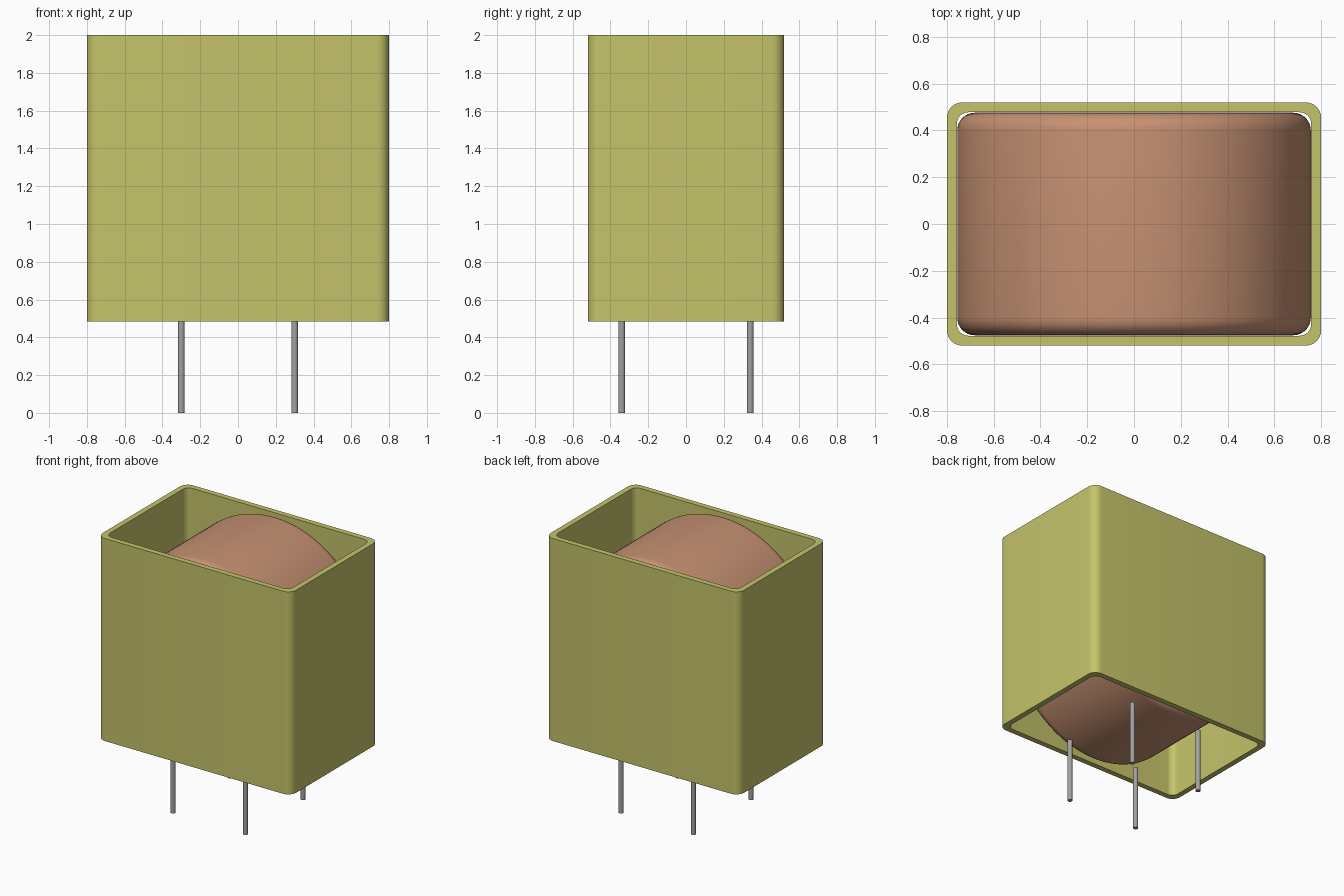
import bpy, bmesh, math
from mathutils import Matrix

cube = bpy.data.objects.get("Cube")
if cube:
    bpy.data.objects.remove(cube)


def material(name, rgb, rough):
    m = bpy.data.materials.new(name)
    m.use_nodes = True
    m.diffuse_color = (*rgb, 1)
    bsdf = next(n for n in m.node_tree.nodes if n.type == 'BSDF_PRINCIPLED')
    bsdf.inputs["Base Color"].default_value = (*rgb, 1)
    bsdf.inputs["Roughness"].default_value = rough
    return m


OLIVE = material("olive plastic", (0.56, 0.55, 0.145), 0.6)
COPPER = material("copper brown", (0.57, 0.285, 0.17), 0.6)
GREY = material("metal grey", (0.36, 0.36, 0.36), 0.5)


def finish(name, bm, mat):
    bmesh.ops.recalc_face_normals(bm, faces=bm.faces)
    mesh = bpy.data.meshes.new(name)
    bm.to_mesh(mesh)
    bm.free()
    mesh.materials.append(mat)
    ob = bpy.data.objects.new(name, mesh)
    bpy.context.collection.objects.link(ob)
    bpy.ops.object.select_all(action='DESELECT')
    ob.select_set(True)
    bpy.context.view_layer.objects.active = ob
    bpy.ops.object.shade_smooth_by_angle(angle=math.radians(30))
    return ob


def rounded_rect(hx, hy, r, steps=8):
    """Outline of a rectangle with rounded corners, counter-clockwise."""
    pts = []
    for i, (sx, sy) in enumerate([(1, 1), (-1, 1), (-1, -1), (1, -1)]):
        for k in range(steps + 1):
            a = math.pi / 2 * (i + k / steps)
            pts.append((sx * (hx - r) + r * math.cos(a),
                        sy * (hy - r) + r * math.sin(a)))
    return pts


BOTTOM, TOP = 0.485, 2.0

# Case: rectangular tube, open at both ends
outer = rounded_rect(0.80, 0.52, 0.065)
inner = rounded_rect(0.758, 0.478, 0.05)
bm = bmesh.new()
loops = [[bm.verts.new((x, y, z)) for x, y in outline]
         for outline, z in [(outer, BOTTOM), (outer, TOP), (inner, TOP), (inner, BOTTOM)]]
count = len(outer)
for a in range(4):
    lo, hi = loops[a], loops[(a + 1) % 4]
    for i in range(count):
        j = (i + 1) % count
        bm.faces.new((lo[i], lo[j], hi[j], hi[i]))
finish("case", bm, OLIVE)

# Coil: drum lying along y with rounded rims
R, HALF, FILLET, SEGS = 0.756, 0.476, 0.075, 96
arc = [math.pi / 2 * k / 8 for k in range(9)]
profile = [(R - FILLET + FILLET * math.sin(a), -HALF + FILLET - FILLET * math.cos(a)) for a in arc]
profile += [(r, -y) for r, y in reversed(profile)]
bm = bmesh.new()
rings = [[bm.verts.new((r * math.cos(2 * math.pi * i / SEGS), y,
                        (BOTTOM + TOP) / 2 + r * math.sin(2 * math.pi * i / SEGS)))
          for i in range(SEGS)] for r, y in profile]
for lo, hi in zip(rings, rings[1:]):
    for i in range(SEGS):
        j = (i + 1) % SEGS
        bm.faces.new((lo[i], lo[j], hi[j], hi[i]))
bm.faces.new(rings[0])
bm.faces.new(rings[-1])
finish("coil", bm, COPPER)

# Four round pins under the case
for side, x in (("right", -0.30), ("left", 0.30)):
    for end, y in (("front", -0.34), ("back", 0.34)):
        bm = bmesh.new()
        bmesh.ops.create_cone(bm, cap_ends=True, segments=24, radius1=0.018, radius2=0.018,
                              depth=BOTTOM, matrix=Matrix.Translation((x, y, BOTTOM / 2)))
        finish(f"pin_{end}_{side}", bm, GREY)
